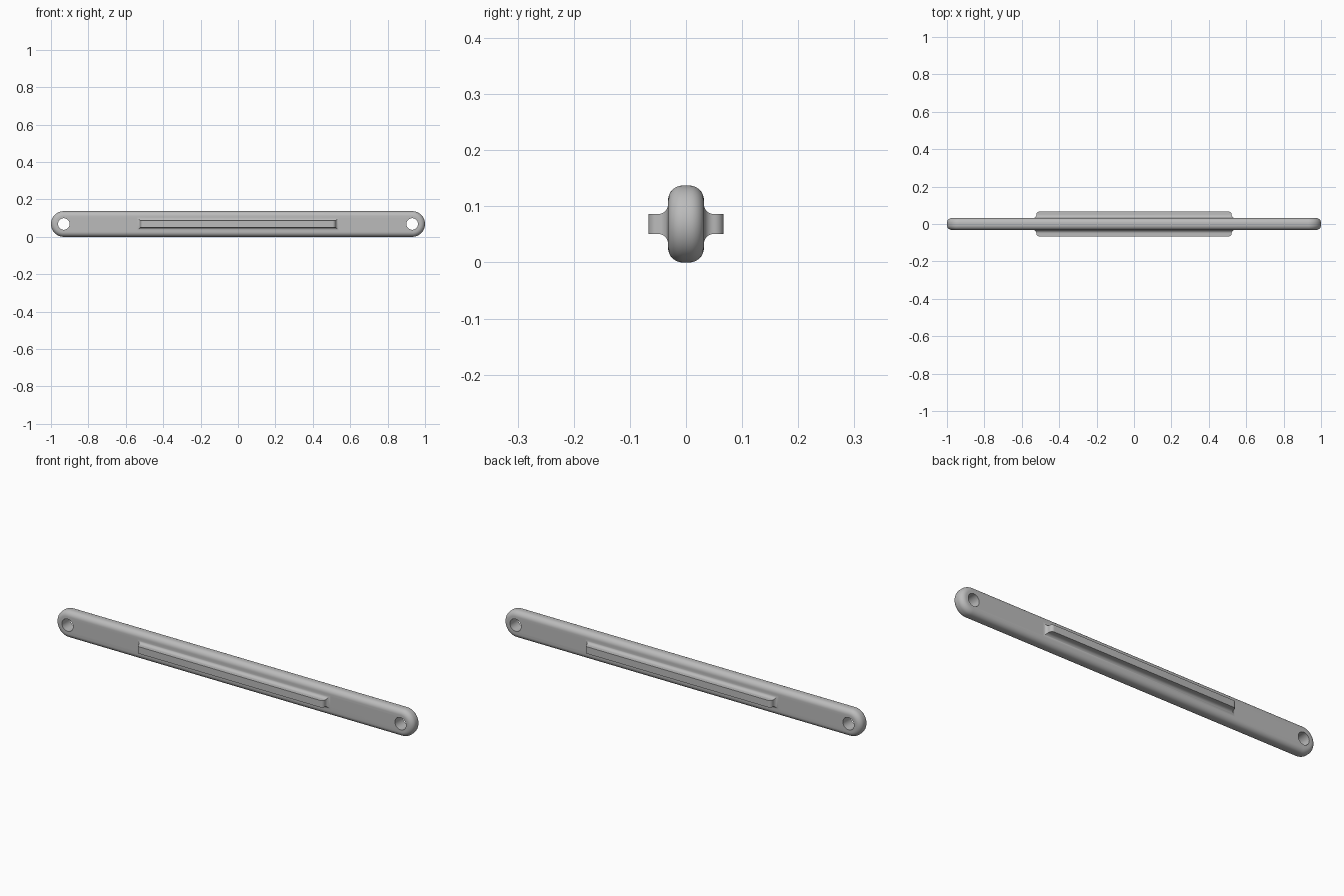
import bpy, bmesh
from math import sin, cos, pi, radians
from mathutils import Vector

if "Cube" in bpy.data.objects:
    bpy.data.objects.remove(bpy.data.objects["Cube"], do_unlink=True)

HALF_T, R, EDGE = 0.032, 0.0685, 0.026   # half thickness, end radius, edge rounding
END_X, MID_Z = 1 - R, R                  # centre of the rounded ends

grey = bpy.data.materials.new("grey")
grey.use_nodes = True
colour = (0.5, 0.5, 0.5, 1)
grey.diffuse_color = colour
grey.node_tree.nodes["Principled BSDF"].inputs["Base Color"].default_value = colour


def finish(name, bm):
    bmesh.ops.recalc_face_normals(bm, faces=bm.faces)
    mesh = bpy.data.meshes.new(name)
    bm.to_mesh(mesh)
    bm.free()
    mesh.materials.append(grey)
    ob = bpy.data.objects.new(name, mesh)
    bpy.context.collection.objects.link(ob)
    return ob


def loft(name, rings):
    """Closed skin through equal-length rings, capped at both ends."""
    bm = bmesh.new()
    rows = [[bm.verts.new(p) for p in ring] for ring in rings]
    n = len(rows[0])
    for a, b in zip(rows, rows[1:]):
        for i in range(n):
            j = (i + 1) % n
            bm.faces.new((a[i], a[j], b[j], b[i]))
    bm.faces.new(rows[0])
    bm.faces.new(rows[-1][::-1])
    return finish(name, bm)


def prism(name, outline, offset):
    """Extrude an outline symmetrically along the offset vector."""
    off = Vector(offset)
    return loft(name, [[Vector(p) + off * s for p in outline] for s in (-1, 1)])


def boolean(ob, tool, operation):
    mod = ob.modifiers.new("cut", 'BOOLEAN')
    mod.object, mod.operation, mod.solver = tool, operation, 'EXACT'
    bpy.context.view_layer.objects.active = ob
    bpy.ops.object.modifier_apply(modifier=mod.name)
    bpy.data.objects.remove(tool, do_unlink=True)


def smooth(ob):
    bpy.ops.object.select_all(action='DESELECT')
    ob.select_set(True)
    bpy.context.view_layer.objects.active = ob
    bpy.ops.object.shade_smooth_by_angle(angle=radians(30))


def arc(cu, cv, r, a0, a1, steps=8):
    angles = [radians(a0 + (a1 - a0) * i / steps) for i in range(steps + 1)]
    return [(cu + r * cos(a), cv + r * sin(a)) for a in angles]


# Bar: stadium outline with rounded edges
def stadium(r, y):
    pts = arc(END_X, MID_Z, r, -90, 90, 32) + arc(-END_X, MID_Z, r, 90, 270, 32)
    return [(x, y, z) for x, z in pts]


quarter = arc(R - EDGE, HALF_T - EDGE, EDGE, 90, 0)
section = quarter + [(r, -y) for r, y in reversed(quarter)]
bar = loft("bar", [stadium(r, y) for r, y in section])

# Through holes at both ends
for x in (-END_X, END_X):
    circle = arc(x, MID_Z, 0.031, 0, 360, 40)[:-1]
    boolean(bar, prism("hole_cutter", [(u, 0, v) for u, v in circle], (0, 0.1, 0)), 'DIFFERENCE')
smooth(bar)

# Side ribs: filleted section trimmed by a plan outline with soft ends
RIB_Y, RIB_Z, FILLET, BASE = 0.067, 0.0175, 0.018, 0.028
fillet = arc(HALF_T + FILLET, RIB_Z + FILLET, FILLET, 180, 270)
half = [(BASE, RIB_Z + FILLET)] + fillet + [(RIB_Y, RIB_Z)]
profile = half + [(y, -z) for y, z in reversed(half)]

ROUND = RIB_Y - HALF_T - FILLET
foot = arc(0.54, HALF_T + FILLET, FILLET, 270, 180)
crown = arc(0.522 - ROUND, RIB_Y - ROUND, ROUND, 0, 90)[1:]
end = [(0.54, BASE - 0.01)] + foot + crown[:-1] + [(0.522 - ROUND, RIB_Y)]
plan = end + [(-x, y) for x, y in reversed(end)]

for side, name in ((-1, "front_rib"), (1, "back_rib")):
    rib = prism(name, [(0, side * y, MID_Z + z) for y, z in profile], (0.6, 0, 0))
    trim = prism("rib_trim", [(x, side * y, MID_Z) for x, y in plan], (0, 0, 0.1))
    boolean(rib, trim, 'INTERSECT')
    smooth(rib)
